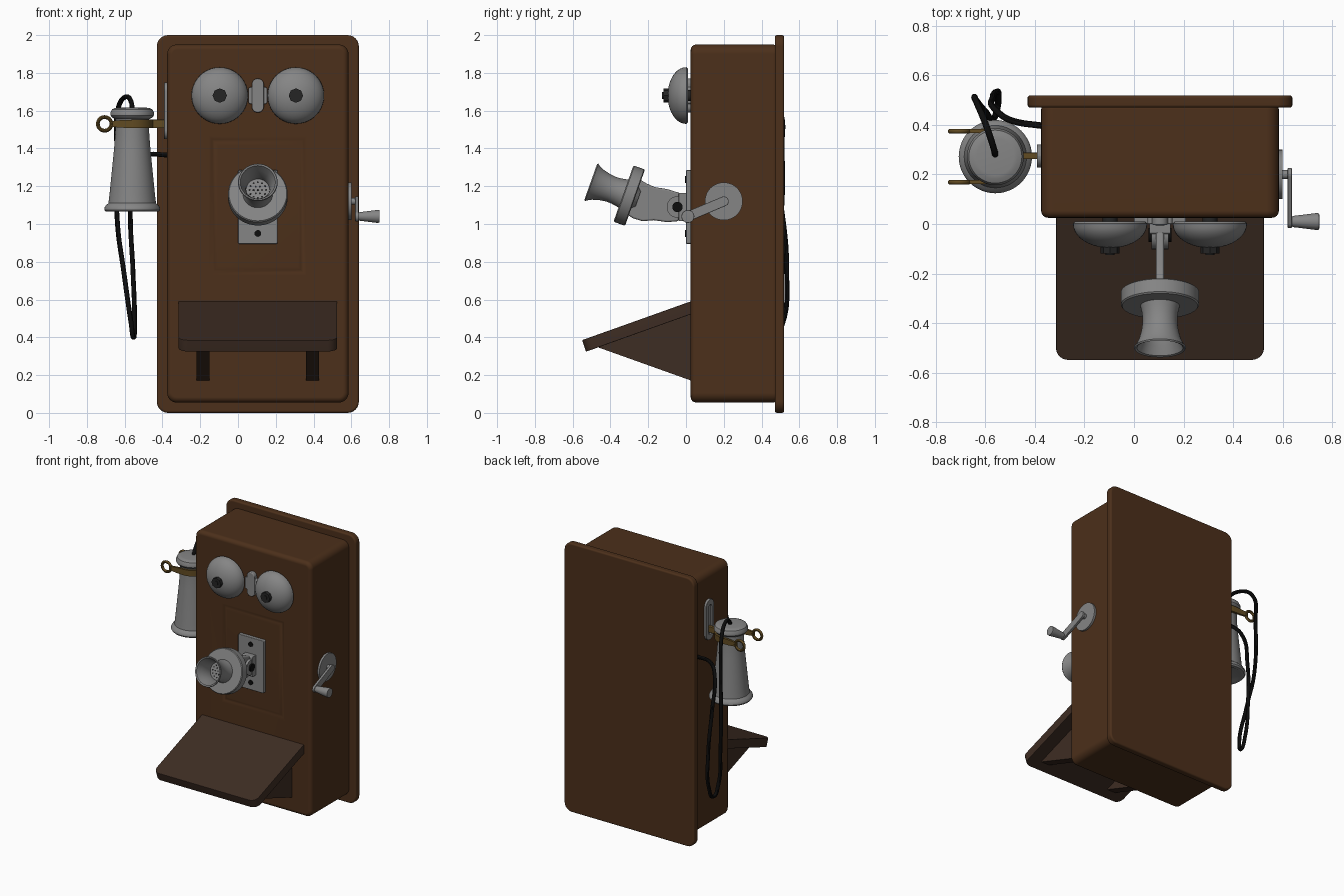
import bpy, bmesh
from math import sin, cos, pi, radians
from mathutils import Vector

if "Cube" in bpy.data.objects:
    bpy.data.objects.remove(bpy.data.objects["Cube"])

CX = 0.105  # centre line of the cabinet


def material(name, rgb):
    m = bpy.data.materials.new(name)
    m.diffuse_color = (*rgb, 1)
    m.use_nodes = True
    m.node_tree.nodes["Principled BSDF"].inputs["Base Color"].default_value = m.diffuse_color
    return m


WOOD = material("wood", (0.072, 0.029, 0.0105))
SHELF = material("dark_wood", (0.048, 0.026, 0.017))
BRASS = material("brass", (0.12, 0.07, 0.016))
BLACK = material("black", (0.004, 0.004, 0.004))
DARK = material("dark_metal", (0.018, 0.018, 0.018))
METAL = material("metal", (0.235, 0.235, 0.235))


def finish(name, bm, mat=METAL, bevel=0, segs=4):
    bmesh.ops.recalc_face_normals(bm, faces=bm.faces)
    me = bpy.data.meshes.new(name)
    bm.to_mesh(me)
    bm.free()
    ob = bpy.data.objects.new(name, me)
    bpy.context.collection.objects.link(ob)
    me.materials.append(mat)
    if bevel:
        b = ob.modifiers.new("bevel", 'BEVEL')
        b.width, b.segments, b.limit_method, b.angle_limit = bevel, segs, 'ANGLE', radians(40)
    return ob


def rrect(a0, a1, b0, b1, r, n=6):
    pts = []
    for i, (a, b) in enumerate([(a1 - r, b1 - r), (a0 + r, b1 - r), (a0 + r, b0 + r), (a1 - r, b0 + r)]):
        pts += [(a + r * cos((i + k / n) * pi / 2), b + r * sin((i + k / n) * pi / 2)) for k in range(n + 1)]
    return pts


def prism(name, pts, to3d, vec, mat=METAL, bevel=0, segs=4):
    bm = bmesh.new()
    f = bm.faces.new([bm.verts.new(to3d(*p)) for p in pts])
    g = bmesh.ops.extrude_face_region(bm, geom=[f])['geom']
    bmesh.ops.translate(bm, vec=vec, verts=[v for v in g if isinstance(v, bmesh.types.BMVert)])
    bmesh.ops.remove_doubles(bm, verts=bm.verts, dist=1e-5)
    return finish(name, bm, mat, bevel, segs)


def front(y):
    return lambda x, z: (x, y, z)


def side(x):
    return lambda y, z: (x, y, z)


def lathe(name, profile, origin, axis=(0, 0, 1), mat=METAL, steps=40):
    bm = bmesh.new()
    vs = [bm.verts.new((r, 0, t)) for r, t in profile]
    es = [bm.edges.new(p) for p in zip(vs, vs[1:])]
    bmesh.ops.spin(bm, geom=vs + es, cent=(0, 0, 0), axis=(0, 0, 1), angle=2 * pi, steps=steps)
    bmesh.ops.remove_doubles(bm, verts=bm.verts, dist=1e-5)
    ob = finish(name, bm, mat)
    ob.location = origin
    ob.rotation_euler = Vector(axis).to_track_quat('Z', 'Y').to_euler()
    return ob


def cylinder(name, r, length, origin, axis, mat=METAL, steps=32):
    return lathe(name, [(0, 0), (r, 0), (r, length), (0, length)], origin, axis, mat, steps)


def cut(ob, cutter):
    cutter.hide_render = True
    m = ob.modifiers.new("cut", 'BOOLEAN')
    m.operation, m.solver, m.object = 'DIFFERENCE', 'EXACT', cutter


# Backboard and cabinet
prism("backboard", rrect(-0.43, 0.64, 0.0, 2.0, 0.06), front(0.47), (0, 0.05, 0), WOOD, 0.012)
cabinet = prism("cabinet", rrect(-0.375, 0.585, 0.055, 1.95, 0.05), front(0.025), (0, 0.465, 0), WOOD, 0.028)

# Soft groove around the front panel
bm = bmesh.new()
rings = []
for inset, y in [(-0.012, 0.019), (0.012, 0.036), (0.028, 0.036), (0.052, 0.019)]:
    x, z0, z1 = 0.255 - inset, 0.73 + inset, 1.46 - inset
    rings.append([bm.verts.new(p) for p in
                  [(CX - x, y, z0), (CX + x, y, z0), (CX + x, y, z1), (CX - x, y, z1)]])
for a in range(4):
    p, q = rings[a], rings[(a + 1) % 4]
    for i in range(4):
        j = (i + 1) % 4
        bm.faces.new([p[i], p[j], q[j], q[i]])
cut(cabinet, finish("groove_cutter", bm, WOOD))

# Bells with nuts, and the clapper between them
for s, tag in [(-1, "left"), (1, "right")]:
    c = (CX + s * 0.2015, 0.006, 1.68)
    dome = [(0, -0.004), (0.142, -0.004), (0.15, 0.004)]
    dome += [(0.15 * cos(a * pi / 20), 0.006 + 0.097 * sin(a * pi / 20)) for a in range(1, 11)]
    lathe(tag + "_bell", dome, c, (0, -1, 0))
    cylinder(tag + "_bell_post", 0.03, 0.04, (c[0], 0.035, 1.68), (0, -1, 0), DARK)
    cylinder(tag + "_bell_nut", 0.038, 0.028, (c[0], -0.092, 1.68), (0, -1, 0), DARK, 8)
    cylinder(tag + "_bell_stud", 0.018, 0.034, (c[0], -0.092, 1.68), (0, -1, 0), DARK, 12)
prism("clapper_plate", rrect(0.073, 0.137, 1.59, 1.77, 0.031), front(-0.004), (0, 0.04, 0), bevel=0.006)
prism("clapper_block", rrect(0.055, 0.155, 1.635, 1.725, 0.012), front(0.0), (0, 0.03, 0), bevel=0.005)

# Transmitter plate, screws, hinge and arm
prism("transmitter_plate", rrect(0.0, 0.21, 0.895, 1.285, 0.008, 3), front(0.0), (0, 0.03, 0), bevel=0.004)
for z in (0.95, 1.235):
    cylinder("plate_screw", 0.018, 0.008, (CX, 0.002, z), (0, -1, 0), BLACK, 16)
prism("hinge_block", rrect(-0.04, 0.01, 1.015, 1.165, 0.008, 3), side(0.062), (0.086, 0, 0), bevel=0.004)
cylinder("hinge_boss", 0.057, 0.07, (CX - 0.035, -0.045, 1.09), (1, 0, 0))
cylinder("hinge_bolt", 0.028, 0.094, (CX - 0.047, -0.045, 1.09), (1, 0, 0), BLACK, 16)
arm = [(-0.02, 1.16), (-0.1, 1.185), (-0.165, 1.195), (-0.21, 1.215), (-0.25, 1.24), (-0.29, 1.22),
       (-0.31, 1.05), (-0.28, 1.03), (-0.23, 1.015), (-0.17, 1.02), (-0.1, 1.01), (-0.04, 1.015)]
prism("transmitter_arm", arm, side(0.088), (0.034, 0, 0), bevel=0.01)

# Transmitter disc, hollow horn and perforated plate
axis = Vector((0, -0.943, 0.333))
base = Vector((CX, -0.30, 1.15))
lathe("transmitter_disc", [(0, -0.05), (0.045, -0.05), (0.06, -0.032), (0.152, -0.032), (0.158, -0.027),
                           (0.158, 0.027), (0.153, 0.033), (0, 0.033)], base, axis)
lathe("mouthpiece_horn", [(0.08, 0.03), (0.075, 0.05), (0.071, 0.075), (0.070, 0.105), (0.075, 0.14), (0.086, 0.18),
                          (0.1, 0.206), (0.105, 0.211), (0.102, 0.217), (0.093, 0.213), (0.078, 0.175),
                          (0.067, 0.14), (0.062, 0.105), (0.062, 0.09), (0, 0.09)], base, axis)
up = Vector((0, 0.333, 0.943))
for count, radius in [(1, 0), (6, 0.022), (12, 0.044)]:
    for i in range(count):
        a = 2 * pi * i / count
        p = base + axis * 0.089 + Vector((1, 0, 0)) * radius * cos(a) + up * radius * sin(a)
        cylinder("mouthpiece_hole", 0.0055, 0.002, p, axis, DARK, 8)

# Sloping shelf and its two brackets
prism("shelf", rrect(-0.315, 0.525, -0.08, 0.616, 0.05), lambda x, s: (x, 0.03 - 0.942 * s, 0.592 - 0.336 * s),
      (0, 0.021, -0.061), SHELF, 0.004, 2)
for x in (-0.22, 0.36):
    prism("shelf_bracket", [(0.03, 0.17), (0.03, 0.54), (-0.46, 0.365), (-0.46, 0.345)], side(x),
          (0.068, 0, 0), SHELF)

# Crank on the right side
cylinder("crank_disc", 0.1, 0.02, (0.58, 0.2, 1.12), (1, 0, 0), steps=48)
cylinder("crank_shaft", 0.018, 0.05, (0.585, 0.2, 1.12), (1, 0, 0))
d = Vector((-0.19, -0.08)).normalized()
n = Vector((-d.y, d.x))
outline = rrect(-0.026, 0.232, -0.026, 0.026, 0.0255)
prism("crank_arm", outline, lambda a, b: (0.62, *(Vector((0.2, 1.12)) + d * a + n * b)), (0.018, 0, 0), bevel=0.003)
lathe("crank_handle", [(0, 0), (0.02, 0), (0.023, 0.01), (0.034, 0.1), (0.033, 0.112), (0, 0.114)],
      (0.636, 0.01, 1.04), (1, 0, 0))

# Slotted plate and switch hook on the left side
plate = prism("hook_plate", rrect(0.228, 0.322, 1.45, 1.75, 0.046), side(-0.392), (0.03, 0, 0), bevel=0.004)
cut(plate, prism("slot_cutter", rrect(0.255, 0.295, 1.49, 1.71, 0.0195), side(-0.41), (0.028, 0, 0)))
prism("hook_lever", rrect(0.262, 0.288, 1.508, 1.552, 0.004, 2), side(-0.46), (0.085, 0, 0), BRASS)
half = [(-0.68, 0.103, 0.014), (-0.62, 0.103, 0.02)]
half += [(-0.56 + 0.103 * sin(a * pi / 16), 0.103 * cos(a * pi / 16), 0.022) for a in range(9)]
path = half + [(x, -y, h) for x, y, h in reversed(half[:-1])]
bm = bmesh.new()
cols = [[bm.verts.new((x, 0.272 + y, 1.53 + s * h)) for s in (-1, 1)] for x, y, h in path]
for p, q in zip(cols, cols[1:]):
    bm.faces.new([p[0], q[0], q[1], p[1]])
sol = finish("hook_fork", bm, BRASS).modifiers.new("thickness", 'SOLIDIFY')
sol.thickness, sol.offset = 0.016, 0
for y in (0.169, 0.375):
    bpy.ops.mesh.primitive_torus_add(major_radius=0.036, minor_radius=0.01, major_segments=32, minor_segments=10,
                                     location=(-0.706, y, 1.53), rotation=(pi / 2, 0, 0))
    bpy.context.object.name = "hook_ring"
    bpy.context.object.data.materials.append(BRASS)

# Receiver
lathe("receiver", [(0, 1.08), (0.1, 1.075), (0.115, 1.065), (0.14, 1.065), (0.148, 1.075), (0.148, 1.085), (0.14, 1.098),
                   (0.126, 1.11), (0.121, 1.15), (0.108, 1.28), (0.096, 1.4), (0.09, 1.48), (0.089, 1.555), (0.105, 1.562),
                   (0.115, 1.575), (0.115, 1.59), (0.107, 1.607), (0.09, 1.614), (0.075, 1.616), (0, 1.618)],
      (-0.56, 0.272, 0), steps=48)

# Cord from the receiver top, down in a long loop and back to the cabinet
pts = [(-0.56, 0.275, 1.60), (-0.565, 0.30, 1.645), (-0.598, 0.40, 1.672), (-0.635, 0.49, 1.61),
       (-0.642, 0.508, 1.40), (-0.638, 0.50, 1.00), (-0.605, 0.46, 0.75), (-0.565, 0.43, 0.47), (-0.553, 0.465, 0.40),
       (-0.548, 0.51, 0.47), (-0.556, 0.533, 0.75), (-0.57, 0.51, 1.05), (-0.558, 0.46, 1.30), (-0.50, 0.42, 1.36),
       (-0.36, 0.395, 1.365)]
cu = bpy.data.curves.new("cord", 'CURVE')
cu.dimensions, cu.bevel_depth, cu.bevel_resolution, cu.resolution_u = '3D', 0.013, 3, 8
cu.use_fill_caps = True
sp = cu.splines.new('BEZIER')
sp.bezier_points.add(len(pts) - 1)
for b, p in zip(sp.bezier_points, pts):
    b.co = p
    b.handle_left_type = b.handle_right_type = 'AUTO'
cu.materials.append(BLACK)
bpy.context.collection.objects.link(bpy.data.objects.new("cord", cu))

# Apply modifiers, smooth by angle, and keep the big flat faces flat
bpy.ops.object.select_all(action='SELECT')
bpy.context.view_layer.objects.active = cabinet
bpy.ops.object.convert(target='MESH')
bpy.ops.object.shade_smooth_by_angle(angle=radians(36))
for ob in bpy.context.selected_objects:
    ob.modifiers.new("flat_faces", 'WEIGHTED_NORMAL').keep_sharp = True
    if ob.name.endswith("cutter"):
        ob.hide_render = ob.hide_viewport = True
